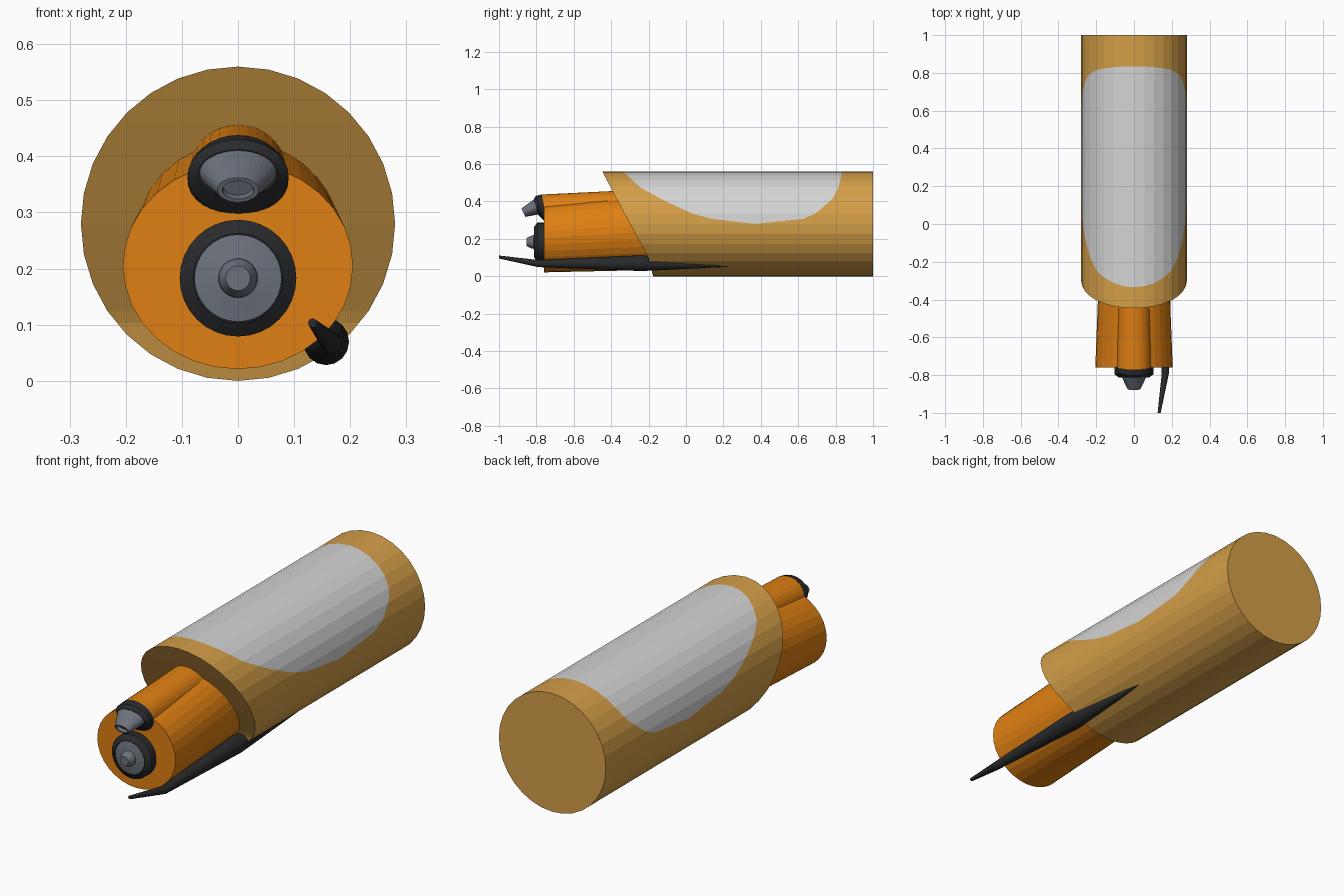
import bpy, bmesh, math
from mathutils import Vector

if "Cube" in bpy.data.objects:
    bpy.data.objects.remove(bpy.data.objects["Cube"])


def material(name, rgb):
    m = bpy.data.materials.new(name)
    m.diffuse_color = (*rgb, 1)
    m.use_nodes = True
    m.node_tree.nodes["Principled BSDF"].inputs["Base Color"].default_value = m.diffuse_color
    return m


GOLD = material("gold", (0.66, 0.345, 0.065))
PALE = material("pale_grey", (0.66, 0.66, 0.66))
ORANGE = material("orange", (0.74, 0.215, 0.006))
STEEL = material("steel_grey", (0.15, 0.165, 0.20))
BLACK = material("black", (0.022, 0.023, 0.025))


def finish(name, bm, mats):
    bmesh.ops.remove_doubles(bm, verts=bm.verts, dist=1e-5)
    bmesh.ops.recalc_face_normals(bm, faces=bm.faces)
    me = bpy.data.meshes.new(name)
    bm.to_mesh(me)
    bm.free()
    for m in mats:
        me.materials.append(m)
    ob = bpy.data.objects.new(name, me)
    bpy.context.collection.objects.link(ob)
    return ob


def loft(name, rings, mat, n=32):
    """Rings are (centre, half width in x, (dy, dz) vector to the ring's top)."""
    bm = bmesh.new()
    loops = []
    for c, rx, (dy, dz) in rings:
        loop = []
        for i in range(n):
            a = math.tau * i / n
            s = math.sin(a)
            loop.append(bm.verts.new(Vector(c) + Vector((rx * math.cos(a), dy * s, dz * s))))
        loops.append(loop)
    for a, b in zip(loops, loops[1:]):
        for i in range(n):
            j = (i + 1) % n
            bm.faces.new((a[i], a[j], b[j], b[i]))
    bm.faces.new(loops[0])
    bm.faces.new(loops[-1])
    return finish(name, bm, [mat])


def turned(name, x, z, profile, mat, n=32):
    """Round part along y; profile is (y, radius)."""
    return loft(name, [((x, y, z), r, (0, r)) for y, r in profile], mat, n)


def interp(table, z):
    for (z0, y0), (z1, y1) in zip(table, table[1:]):
        if z <= z1:
            return y0 + (y1 - y0) * (z - z0) / (z1 - z0)
    return table[-1][1]


# Main barrel: 32 sides (each halved), slanted front, pale panel on top
R = 0.28
CUT = [(0, -0.176), (0.11, -0.205), (0.28, -0.30), (0.455, -0.393), (0.56, -0.446)]
PANEL_FRONT = [(0.28, 0.37), (0.294, 0.18), (0.34, 0.02), (0.417, -0.14), (0.476, -0.246), (0.56, -0.335)]
PANEL_BACK = [(0.28, 0.37), (0.294, 0.60), (0.34, 0.70), (0.417, 0.786), (0.476, 0.815), (0.56, 0.835)]


def corner(k):
    a = math.tau * k / 32
    return Vector((R * math.sin(a), R + R * math.cos(a)))


bm = bmesh.new()
N = 64
columns = []
for i in range(N):
    x, z = (corner(i // 2) + corner((i + 1) // 2)) / 2
    zz = max(z, R)
    ys = (interp(CUT, z), interp(PANEL_FRONT, zz), interp(PANEL_BACK, zz), 1.0)
    columns.append(([bm.verts.new((x, y, z)) for y in ys], z))
for i in range(N):
    (a, za), (b, zb) = columns[i], columns[(i + 1) % N]
    for r in range(3):
        if r == 1 and max(za, zb) < R + 1e-4:
            continue
        f = bm.faces.new((a[r], b[r], b[r + 1], a[r + 1]))
        f.material_index = int(r == 1)
bm.faces.new([c[0][3] for c in columns])
for i in range(N // 2):  # slanted front in level strips
    vs = [columns[k % N][0][0] for k in (i, i + 1, N - i - 1, N - i)]
    bm.faces.new(list(dict.fromkeys(vs)))
finish("main_barrel", bm, [GOLD, PALE])

# Orange front housing and the smaller tube on top of it
loft("front_housing", [((0, -0.76, 0.205), 0.205, (0, 0.184)),
                       ((0, -0.12, 0.243), 0.18, (0, 0.208))], ORANGE)
loft("upper_tube", [((0, -0.758, 0.36), 0.09, (-0.015, 0.077)),
                    ((0, -0.2, 0.385), 0.083, (0, 0.08))], ORANGE)

# Upper nozzle, tilted down
loft("upper_collar", [((0, -0.756, 0.36), 0.09, (-0.015, 0.078)),
                      ((0, -0.782, 0.365), 0.09, (-0.02, 0.065)),
                      ((0, -0.802, 0.37), 0.071, (-0.012, 0.042))], BLACK)
loft("upper_nozzle", [((0, -0.795, 0.372), 0.07, (-0.012, 0.04)),
                      ((0, -0.803, 0.37), 0.068, (-0.012, 0.04)),
                      ((0, -0.869, 0.34), 0.037, (-0.011, 0.022)),
                      ((0, -0.869, 0.34), 0.028, (-0.008, 0.016)),
                      ((0, -0.855, 0.346), 0.026, (-0.008, 0.015))], STEEL)

# Central nozzle
turned("centre_collar", 0, 0.183, [(-0.75, 0.104), (-0.795, 0.104), (-0.813, 0.08),
                                   (-0.813, 0.077), (-0.79, 0.077)], BLACK)
turned("centre_nozzle", 0, 0.183, [(-0.78, 0.078), (-0.808, 0.077), (-0.815, 0.035),
                                   (-0.83, 0.033), (-0.852, 0.022)], STEEL)

# Long tapered spike under one side
loft("side_spike", [((0.133, -1.0, 0.103), 0.008, (0, 0.008)),
                    ((0.166, -0.79, 0.068), 0.019, (0, 0.019)),
                    ((0.157, -0.24, 0.07), 0.041, (0, 0.042)),
                    ((0.157, 0.29, 0.055), 0.002, (0, 0.002))], BLACK, 16)
turned("spike_tip", 0.133, 0.103, [(-0.99, 0.005), (-1.0, 0.006)], STEEL, 16)
